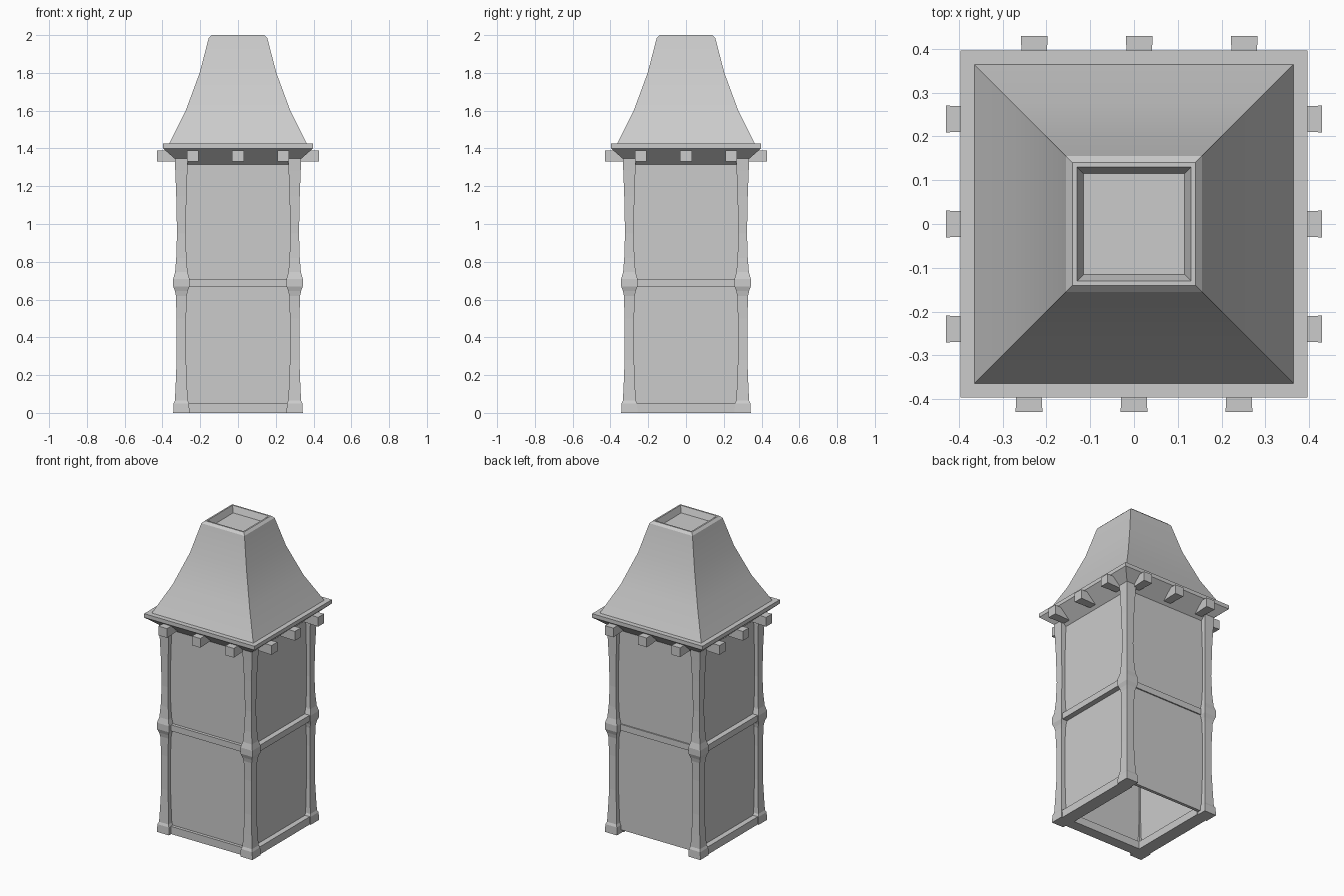
import bpy, bmesh, math
from mathutils import Matrix, Vector

cube = bpy.data.objects.get("Cube")
if cube:
    bpy.data.objects.remove(cube, do_unlink=True)

STONE = (0.6, 0.6, 0.6, 1)
mat = bpy.data.materials.new("plain_grey")
mat.use_nodes = True
mat.diffuse_color = STONE
mat.node_tree.nodes["Principled BSDF"].inputs["Base Color"].default_value = STONE


def finish(name, bm, smooth=None):
    bmesh.ops.recalc_face_normals(bm, faces=bm.faces)
    mesh = bpy.data.meshes.new(name)
    bm.to_mesh(mesh)
    bm.free()
    mesh.materials.append(mat)
    obj = bpy.data.objects.new(name, mesh)
    bpy.context.collection.objects.link(obj)
    if smooth:
        bpy.ops.object.select_all(action="DESELECT")
        obj.select_set(True)
        bpy.context.view_layer.objects.active = obj
        bpy.ops.object.shade_smooth_by_angle(angle=math.radians(smooth))
    return obj


def square_loft(name, profile, cx=0, cy=0, closed=False, smooth=None):
    """Stack square rings given as (half width, height)."""
    bm = bmesh.new()
    corners = [(-1, -1), (1, -1), (1, 1), (-1, 1)]
    rings = [[bm.verts.new((cx + sx * h, cy + sy * h, z)) for sx, sy in corners]
             for h, z in profile]
    pairs = list(zip(rings, rings[1:]))
    if closed:
        pairs.append((rings[-1], rings[0]))
    else:
        bm.faces.new(rings[0])
        bm.faces.new(rings[-1])
    for a, b in pairs:
        for i in range(4):
            j = (i + 1) % 4
            bm.faces.new((a[i], a[j], b[j], b[i]))
    return finish(name, bm, smooth)


def side_box(name, side, x, y0, y1, z0, z1, half, flare=1.0):
    """Box on one side of the tower, reaching outward from y0 to y1."""
    bm = bmesh.new()
    bmesh.ops.create_cube(bm, size=1)
    for v in bm.verts:
        outer = v.co.y < 0
        w = half * (flare if outer else 1)
        v.co = Vector((x + math.copysign(w, v.co.x),
                       -(y1 if outer else y0),
                       z1 if v.co.z > 0 else z0))
    bm.transform(Matrix.Rotation(side * math.pi / 2, 4, "Z"))
    return finish(name, bm)


# Hollow wall shell, open underneath
square_loft("wall_panels", [(0.30, 0.02), (0.30, 1.32), (0.28, 1.32), (0.28, 0.02)],
            closed=True)

# Corner posts with feet and collars
post = [(0.043, 0), (0.041, 0.05), (0.034, 0.065), (0.030, 0.15), (0.025, 0.28),
        (0.025, 0.5), (0.029, 0.62), (0.034, 0.645), (0.043, 0.67), (0.043, 0.71),
        (0.033, 0.745), (0.027, 0.82), (0.023, 0.95), (0.027, 1.15),
        (0.032, 1.28), (0.035, 1.35)]
for px, py, label in ((-1, -1, "front_right"), (1, -1, "front_left"),
                      (1, 1, "back_left"), (-1, 1, "back_right")):
    square_loft(label + "_post", post, px * 0.30, py * 0.30)

# Rails and beam ends; sides run front, left, back, right
sides = ("front", "left", "back", "right")
rail_depth = (0.32, 0.335, 0.308, 0.335)
for side, label in enumerate(sides):
    depth = rail_depth[side]
    side_box(label + "_middle_rail", side, 0, 0.27, depth, 0.67, 0.71, 0.28)
    if label != "back":
        side_box(label + "_bottom_rail", side, 0, 0.25, depth, 0, 0.05, 0.28)
    shift = -0.012 if label == "back" else 0
    for i in (-1, 0, 1):
        side_box(f"{label}_beam_{i + 2}", side, i * 0.24 + shift,
                 0.29, 0.43, 1.33, 1.39, 0.024, 1.28)

# Flared roof with eave band, rim and sunken top
square_loft("roof", [(0.30, 1.315), (0.397, 1.40), (0.397, 1.425), (0.365, 1.425),
                     (0.277, 1.6), (0.203, 1.8), (0.155, 1.985), (0.14, 2.0),
                     (0.13, 2.0), (0.115, 1.96)], smooth=30)
